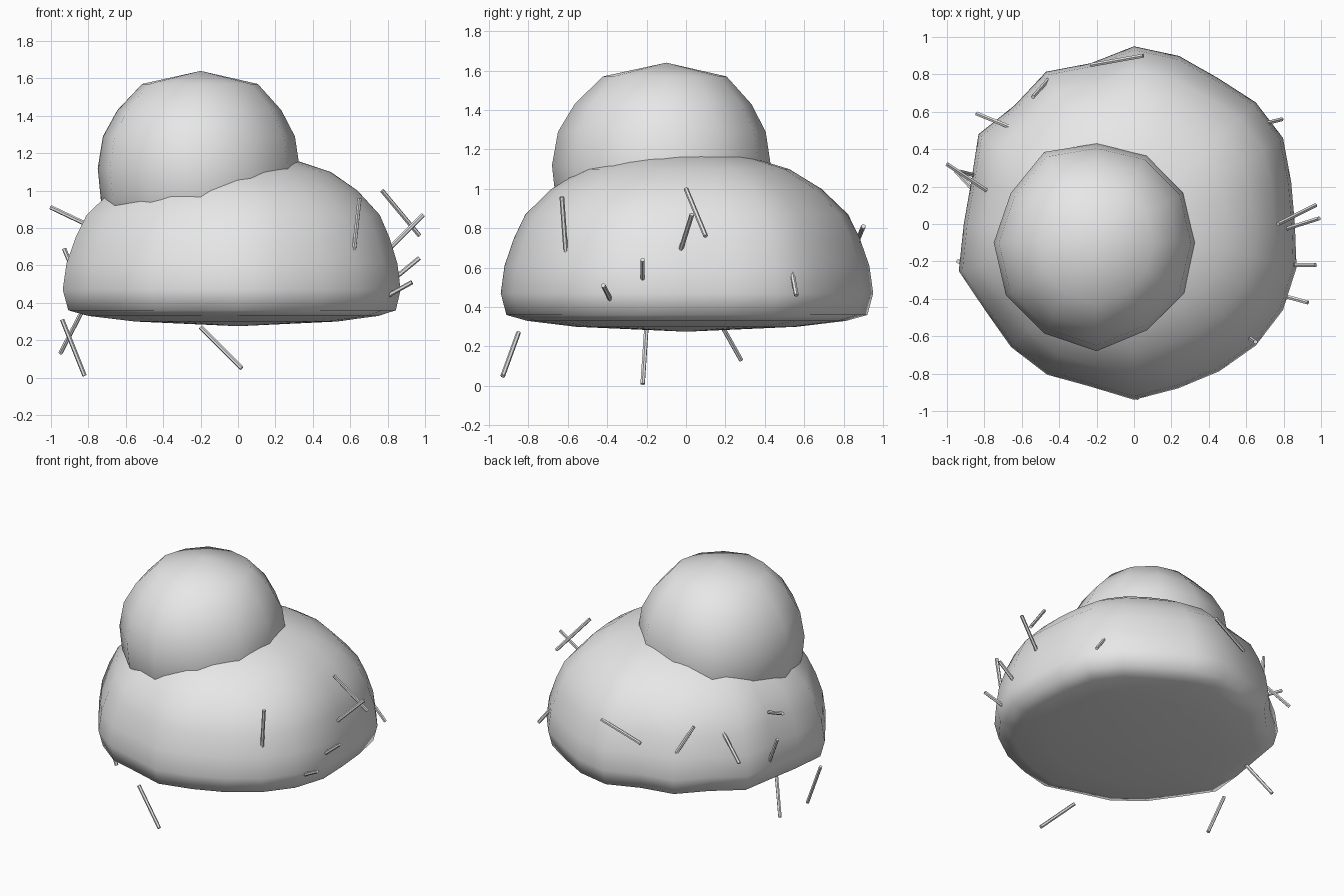
import bpy
import bmesh
from math import cos, sin, tau
from mathutils import Vector

default_cube = bpy.data.objects.get("Cube")
if default_cube:
    bpy.data.objects.remove(default_cube, do_unlink=True)

# One plain light grey for everything
grey = bpy.data.materials.new("light_grey")
grey.use_nodes = True
grey.diffuse_color = (0.8, 0.8, 0.8, 1)
grey.node_tree.nodes["Principled BSDF"].inputs["Base Color"].default_value = (0.8, 0.8, 0.8, 1)


def finish(bm, name, smooth):
    """Turn a bmesh into a named, coloured object."""
    bmesh.ops.recalc_face_normals(bm, faces=bm.faces)
    for face in bm.faces:
        face.smooth = smooth
    mesh = bpy.data.meshes.new(name)
    bm.to_mesh(mesh)
    bm.free()
    mesh.materials.append(grey)
    obj = bpy.data.objects.new(name, mesh)
    bpy.context.collection.objects.link(obj)
    return obj


def mound(name, centre, radii, profile, bottom, top):
    """Loft an uneven outline (radius per equal angle) through (height, scale) rings."""
    bm = bmesh.new()
    count = len(radii)
    rings = []
    for height, scale in profile:
        ring = []
        for i, radius in enumerate(radii):
            angle = tau * i / count
            # the outline evens out towards the poles
            mean = sum(radii) / count
            r = scale * (mean + (radius - mean) * scale)
            ring.append(bm.verts.new((centre[0] + r * cos(angle),
                                      centre[1] + r * sin(angle), height)))
        rings.append(ring)
    low = bm.verts.new((*centre, bottom))
    high = bm.verts.new((*centre, top))
    for i in range(count):
        j = (i + 1) % count
        for a, b in zip(rings, rings[1:]):
            bm.faces.new((a[i], a[j], b[j], b[i]))
        bm.faces.new((low, rings[0][j], rings[0][i]))
        bm.faces.new((high, rings[-1][i], rings[-1][j]))
    return finish(bm, name, True)


def straw(name, start, end, radius=0.012):
    """A thin six-sided stalk between two points."""
    start, end = Vector(start), Vector(end)
    axis = end - start
    bm = bmesh.new()
    bmesh.ops.create_cone(bm, cap_ends=True, segments=6, radius1=radius,
                          radius2=radius, depth=axis.length)
    obj = finish(bm, name, False)
    obj.location = (start + end) / 2
    obj.rotation_euler = axis.to_track_quat("Z", "Y").to_euler()
    return obj


# Wide lower heap with a nearly flat underside
mound("lower_heap", (0, 0),
      [.86, .87, .92, .92, .9, .93, .95, .89, .94, .9, .96, .9,
       .91, .97, .92, .93, .93, .9, .94, .91, .91, .92, .92, .9],
      [(.3, .6), (.33, .86), (.36, .97), (.47, 1), (.61, .98), (.75, .93),
       (.87, .87), (1, .73), (1.1, .56), (1.16, .35)], .275, 1.2)

# Smaller upper heap, set off centre
mound("upper_heap", (-.2, -.1),
      [.53, .54, .54, .53, .56, .53, .55, .56, .56, .58, .54, .54],
      [(.8, .85), (.95, .97), (1.12, 1), (1.29, .95), (1.43, .81), (1.57, .57)],
      .7, 1.64)

# Loose straws: outer end, inner end
straws = [
    ((.65, -.63, .96), (.62, -.61, .68)),
    ((.77, 0, 1), (.97, .1, .76)),
    ((.99, .03, .87), (.8, -.03, .68)),
    ((.97, -.22, .64), (.8, -.22, .5)),
    ((.93, -.42, .51), (.75, -.37, .41)),
    ((.79, .56, .46), (.67, .53, .62)),
    ((.05, .9, .81), (-.23, .85, .69)),
    ((-.46, .77, .65), (-.54, .68, .83)),
    ((-.84, .59, .61), (-.62, .5, .79)),
    ((-1, .32, .91), (-.79, .18, .81)),
    ((-.93, .28, .69), (-.85, .26, .5)),
    ((-.95, .28, .13), (-.82, .14, .38)),
    ((-.82, -.22, .01), (-.94, -.2, .31)),
    ((.02, -.93, .05), (-.2, -.85, .27)),
]
for number, (outer, inner) in enumerate(straws, 1):
    straw(f"straw_{number}", outer, inner)
